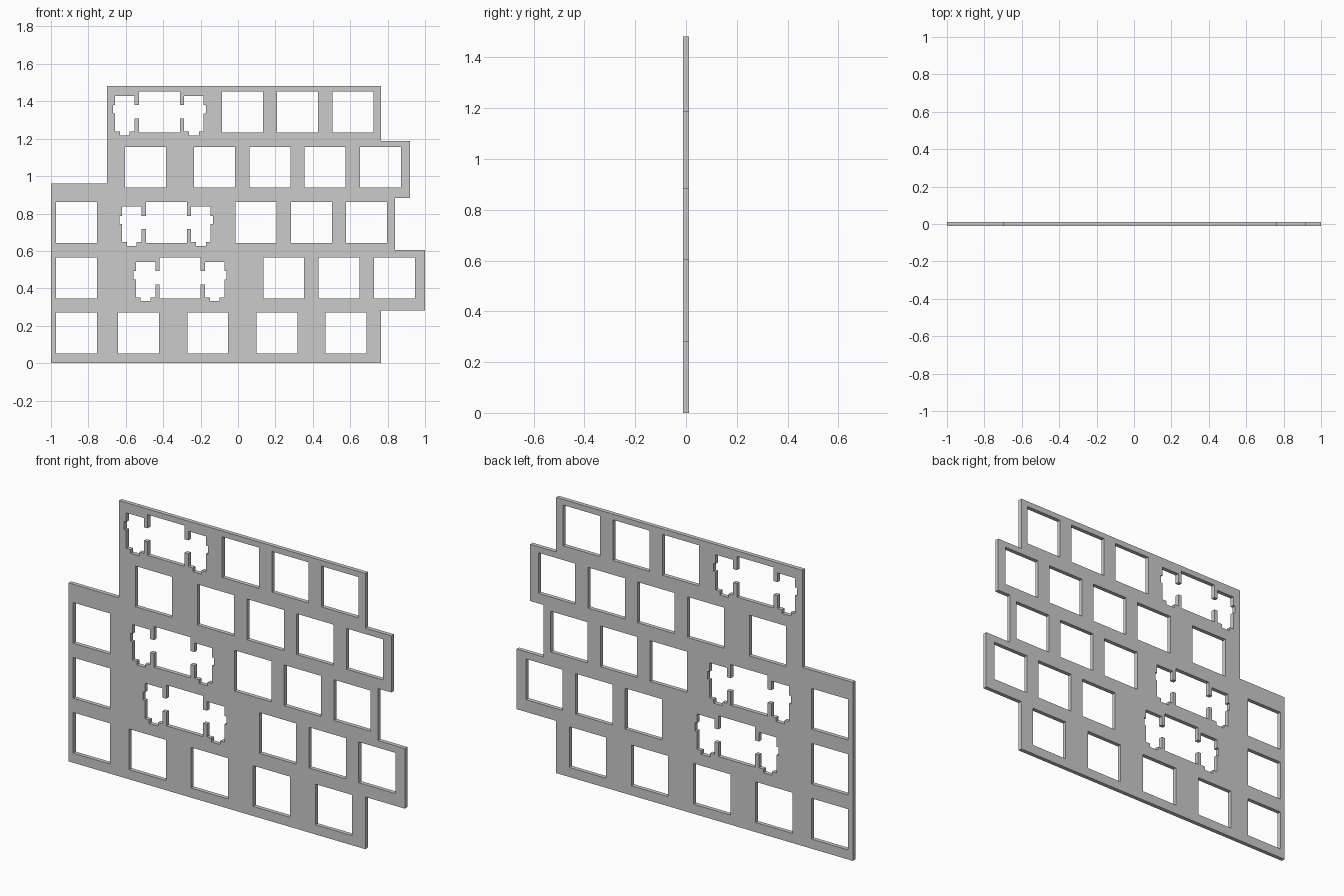
import bpy
from math import radians

if "Cube" in bpy.data.objects:
    bpy.data.objects.remove(bpy.data.objects["Cube"])

U = 0.2955            # key pitch
X0, Z0 = -0.8635, 0.161   # centre of the bottom-left key hole
H = 0.1095            # half size of a key hole
THICK = 0.022

curve = bpy.data.curves.new("key_plate", 'CURVE')
curve.dimensions = '2D'
curve.fill_mode = 'BOTH'
curve.extrude = THICK / 2


def loop(points, cx=0.0, cz=0.0):
    """Add a closed straight-edged outline to the plate."""
    s = curve.splines.new('POLY')
    s.points.add(len(points) - 1)
    for p, (x, z) in zip(s.points, points):
        p.co = (cx + x, cz + z, 0, 1)
    s.use_cyclic_u = True


# Stepped outer edge
loop([(-1, 0), (0.765, 0), (0.765, 0.281), (1, 0.281), (1, 0.604), (0.84, 0.604),
      (0.84, 0.884), (0.92, 0.884), (0.92, 1.189), (0.765, 1.189),
      (0.765, 1.483), (-0.7, 1.483), (-0.7, 0.96), (-1, 0.96)])

# Plain key hole, and wide-key hole with stabiliser wings (right half mirrored)
square = [(-H, -H), (H, -H), (H, H), (-H, H)]
half = [(H, -H), (H, -0.036), (0.132, -0.036), (0.132, -0.105),
        (0.159, -0.105), (0.159, -0.125), (0.211, -0.125), (0.211, -0.105),
        (0.237, -0.105), (0.237, -0.008), (0.249, -0.008), (0.249, 0.036),
        (0.237, 0.036), (0.237, 0.0855), (0.132, 0.0855), (0.132, 0.036),
        (H, 0.036), (H, H)]
winged = half + [(-x, z) for x, z in reversed(half)]

# Rows from bottom to top: plain hole positions and wide hole position, in key pitches
rows = [([0, 1.125, 2.375, 3.625, 4.875], None),
        ([0, 3.75, 4.75, 5.75], 1.875),
        ([0, 3.25, 4.25, 5.25], 1.625),
        ([1.25, 2.5, 3.5, 4.5, 5.5], None),
        ([3, 4, 5], 1.5)]
for r, (plain, wide) in enumerate(rows):
    z = Z0 + r * U
    for k in plain:
        loop(square, X0 + k * U, z)
    if wide is not None:
        loop(winged, X0 + wide * U, z)

# Stand the plate upright and turn it into a mesh
plate = bpy.data.objects.new("key_plate", curve)
bpy.context.collection.objects.link(plate)
plate.rotation_euler.x = radians(90)
bpy.context.view_layer.objects.active = plate
plate.select_set(True)
bpy.ops.object.convert(target='MESH')
bpy.ops.object.transform_apply(location=False, rotation=True, scale=False)
bpy.ops.object.shade_flat()
